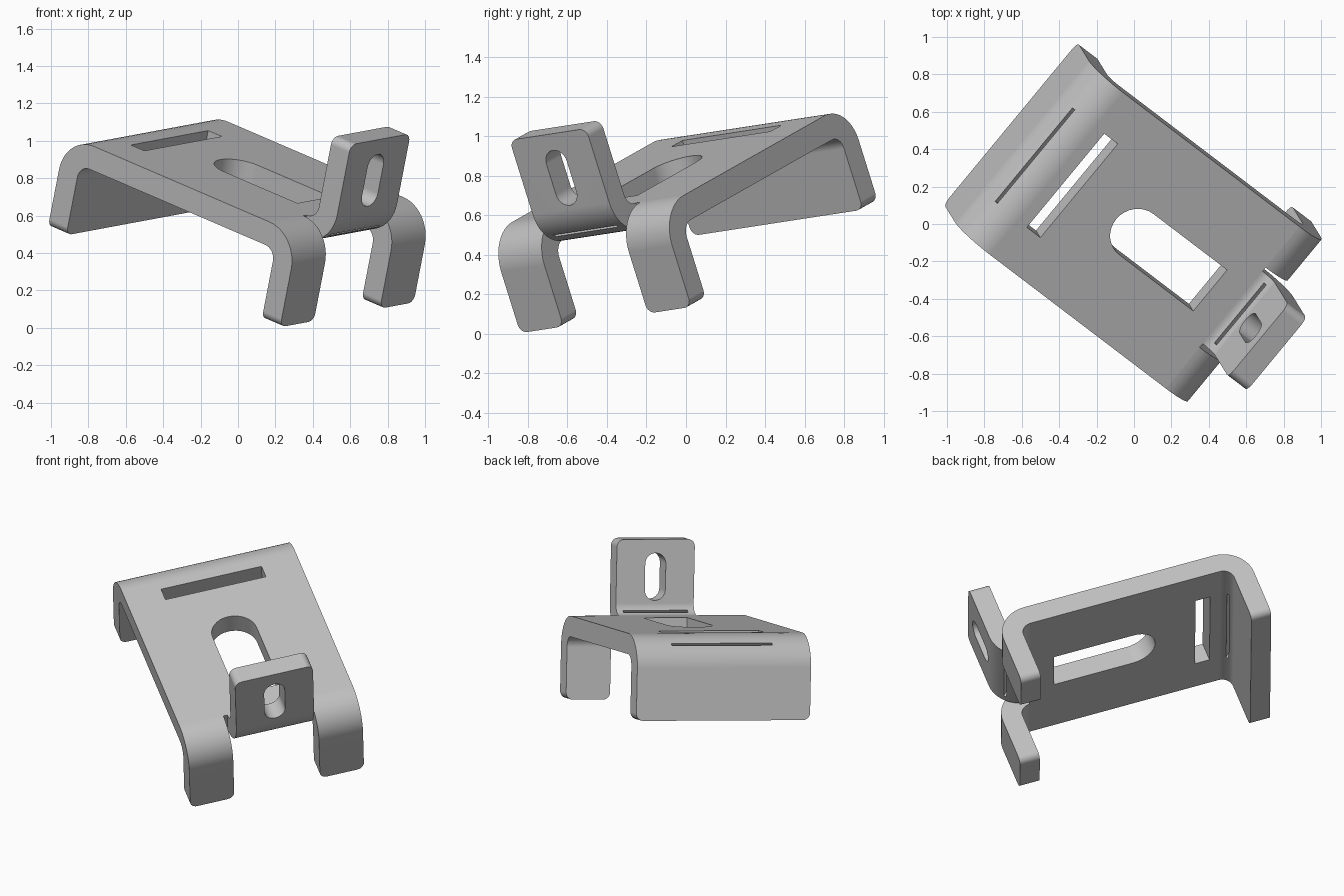
import bpy, bmesh, math
from mathutils import Vector, Matrix

if "Cube" in bpy.data.objects:
    bpy.data.objects.remove(bpy.data.objects["Cube"], do_unlink=True)

# Tilted frame of the bracket: length, width and plate normal
width = Vector((0.6325, 0.7654, 0.1176)).normalized()
length = Vector((0.7532, -0.5725, -0.3239))
length = (length - width * length.dot(width)).normalized()
normal = length.cross(width)
FRAME = Matrix((length, width, normal)).transposed().to_4x4()

OUTER, INNER = 0.20, 0.07      # bend radii
MID = 0.066                    # centre line across the width
FRONT = 0.448                  # where the front bends start

steel = bpy.data.materials.new("grey_steel")
steel.use_nodes = True
steel.diffuse_color = (0.53, 0.53, 0.53, 1)
steel.node_tree.nodes["Principled BSDF"].inputs["Base Color"].default_value = (0.53, 0.53, 0.53, 1)


def prism(name, points, sweep, round_end=None):
    """Extrude a flat outline; optionally round the corners of one end edge pair."""
    bm = bmesh.new()
    base = bm.faces.new([bm.verts.new(p) for p in points])
    moved = bmesh.ops.extrude_face_region(bm, geom=[base])["geom"]
    bmesh.ops.translate(bm, vec=sweep, verts=[g for g in moved if isinstance(g, bmesh.types.BMVert)])
    if round_end is not None:
        edges = [e for e in bm.edges
                 if all(abs(v.co.z - round_end) < 1e-4 for v in e.verts)
                 and abs(e.verts[0].co.y - e.verts[1].co.y) < 1e-4]
        bmesh.ops.bevel(bm, geom=edges, offset=0.045, segments=6, profile=0.5, affect='EDGES')
    bmesh.ops.recalc_face_normals(bm, faces=bm.faces)
    mesh = bpy.data.meshes.new(name)
    bm.to_mesh(mesh)
    bm.free()
    obj = bpy.data.objects.new(name, mesh)
    bpy.context.collection.objects.link(obj)
    obj.data.materials.append(steel)
    obj.matrix_world = FRAME
    return obj


def strip(name, centre, a0, a1, lead, tail, low, high):
    """Sheet strip with one right-angle bend and a rounded free end."""
    turn = math.copysign(1, a1 - a0)

    def side(radius):
        def at(a, shift=0):
            c, s = math.cos(math.radians(a)), math.sin(math.radians(a))
            return Vector((centre[0] + radius * c - turn * shift * s, low,
                           centre[1] + radius * s + turn * shift * c))
        arc = [at(a0 + (a1 - a0) * i / 12) for i in range(13)]
        return ([at(a0, -lead)] if lead else []) + arc + [at(a1, tail)]

    outline = side(OUTER) + side(INNER)[::-1]
    end = side(OUTER)[-1].z
    return prism(name, outline, Vector((0, high - low, 0)), end)


def cut(target, cutter):
    cutter.hide_render = True
    mod = target.modifiers.new("cut", 'BOOLEAN')
    mod.operation, mod.solver, mod.object = 'DIFFERENCE', 'EXACT', cutter
    bpy.context.view_layer.objects.active = target
    bpy.ops.object.modifier_apply(modifier=mod.name)
    bpy.data.objects.remove(cutter, do_unlink=True)


def half_circle(cx, cy, r, start):
    return [(cx + r * math.cos(start + math.pi * i / 16), cy + r * math.sin(start + math.pi * i / 16))
            for i in range(17)]


def bend_slit(target, u, n, half):
    """Thin slit straight through the middle of a bend."""
    along, across = Vector((-1, 0, 1)).normalized(), Vector((1, 0, 1)).normalized()
    mid = Vector((u, MID - half, n))
    pts = [mid + along * a * 0.16 + across * b * 0.009 for a, b in ((-1, -1), (1, -1), (1, 1), (-1, 1))]
    cut(target, prism("slit_cutter", pts, Vector((0, 2 * half, 0))))


# Plate with the wide rear flange
plate = strip("plate_and_rear_flange", (-0.80, 0.62), 90, 180, FRONT + 0.80, 0.33, MID - 0.565, MID + 0.565)

# Two front legs, mirrored across the centre line
legs = [strip(name, (FRONT, 0.62), 90, 0, 0, 0.33, min(a, b), max(a, b))
        for name, a, b in (("right_front_leg", MID - 0.565, MID - 0.279),
                           ("left_front_leg", MID + 0.565, MID + 0.279))]

# Upright tab between the legs
tab = strip("upright_tab", (FRONT, 0.89), -90, 0, 0, 0.40, MID - 0.253, MID + 0.253)

# Rear rectangular slot
half = 0.327
slot = [(-0.738, MID - half), (-0.642, MID - half), (-0.642, MID + half), (-0.738, MID + half)]
cut(plate, prism("slot_cutter", [(u, v, 0.6) for u, v in slot], Vector((0, 0, 0.4))))

# Large opening, round at the rear and square at the front
r = 0.143
opening = half_circle(-0.235, MID, r, math.pi / 2) + [(0.289, MID - r), (0.289, MID + r)]
cut(plate, prism("opening_cutter", [(u, v, 0.6) for u, v in opening], Vector((0, 0, 0.4))))

# Upright rounded hole in the tab
hole = half_circle(MID, 1.137, 0.067, 0) + half_circle(MID, 0.975, 0.067, math.pi)
cut(tab, prism("hole_cutter", [(0.4, v, n) for v, n in hole], Vector((0.4, 0, 0))))

# Slits along the bends
bend_slit(plate, -0.895, 0.715, half)
bend_slit(tab, 0.545, 0.793, 0.21)

# Shading
for obj in [plate, tab] + legs:
    bpy.ops.object.select_all(action='DESELECT')
    obj.select_set(True)
    bpy.context.view_layer.objects.active = obj
    bpy.ops.object.shade_smooth_by_angle(angle=math.radians(30))
    mod = obj.modifiers.new("even_normals", 'WEIGHTED_NORMAL')
    mod.keep_sharp = True
